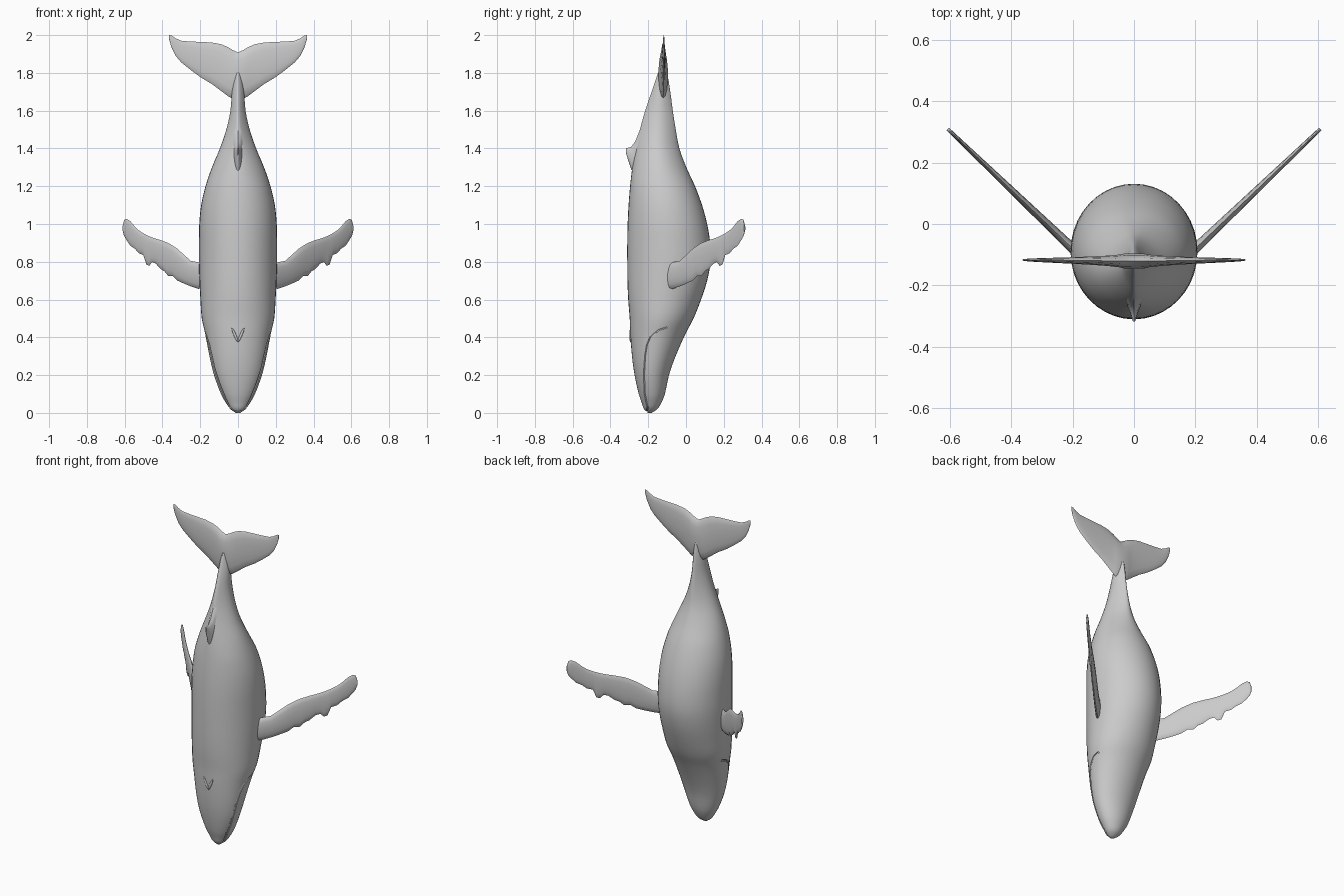
import bpy, bmesh, math
from mathutils import Vector

if "Cube" in bpy.data.objects:
    bpy.data.objects.remove(bpy.data.objects["Cube"])

# Body stations from snout (z=0) to tail: z, half width, back y, belly y
BODY = [(0.0, .012, -.203, -.182), (.02, .040, -.222, -.152), (.05, .062, -.233, -.132),
        (.1, .090, -.25, -.112), (.2, .127, -.272, -.09), (.3, .151, -.286, -.055),
        (.42, .174, -.295, -.002), (.5, .192, -.298, .04), (.6, .199, -.306, .08),
        (.7, .204, -.31, .112), (.8, .207, -.311, .13), (.9, .207, -.311, .128),
        (1.0, .205, -.309, .112), (1.1, .195, -.304, .085), (1.2, .172, -.296, .048),
        (1.3, .138, -.284, .002), (1.4, .096, -.266, -.035), (1.5, .062, -.244, -.054),
        (1.6, .040, -.216, -.07), (1.7, .032, -.182, -.083), (1.8, .017, -.148, -.1),
        (1.85, .004, -.125, -.115)]


def section(z):
    """Smoothly interpolated half width, back y, belly y at height z."""
    i = max(k for k in range(len(BODY) - 1) if BODY[k][0] <= z)
    a, b = BODY[i], BODY[i + 1]
    p, n = BODY[max(i - 1, 0)], BODY[min(i + 2, len(BODY) - 1)]
    h = b[0] - a[0]
    t = (z - a[0]) / h
    out = []
    for k in (1, 2, 3):
        m0 = (b[k] - p[k]) / (b[0] - p[0]) * h
        m1 = (n[k] - a[k]) / (n[0] - a[0]) * h
        out.append((2*t**3 - 3*t*t + 1) * a[k] + (t**3 - 2*t*t + t) * m0
                   + (3*t*t - 2*t**3) * b[k] + (t**3 - t*t) * m1)
    return out


def loft(name, rings):
    bm = bmesh.new()
    vs = [[bm.verts.new(p) for p in r] for r in rings]
    n = len(rings[0])
    for a, b in zip(vs, vs[1:]):
        for j in range(n):
            bm.faces.new((a[j], a[(j + 1) % n], b[(j + 1) % n], b[j]))
    bm.faces.new(vs[0])
    bm.faces.new(vs[-1])
    bmesh.ops.recalc_face_normals(bm, faces=bm.faces)
    me = bpy.data.meshes.new(name)
    bm.to_mesh(me)
    bm.free()
    ob = bpy.data.objects.new(name, me)
    bpy.context.collection.objects.link(ob)
    return ob


def activate(ob):
    bpy.ops.object.select_all(action='DESELECT')
    ob.select_set(True)
    bpy.context.view_layer.objects.active = ob


def smooth(ob, angle=40):
    activate(ob)
    bpy.ops.object.shade_smooth_by_angle(angle=math.radians(angle))


def foil(name, stations, normal):
    """Thin blade: stations are (x, y, z low, z high, thickness)."""
    nrm = Vector(normal).normalized()
    rings = []
    for x, y, lo, hi, th in stations:
        ring = []
        for k in range(14):
            a = 2 * math.pi * k / 14
            z = (lo + hi) / 2 + (hi - lo) / 2 * math.cos(a)
            ring.append(Vector((x, y, z)) + nrm * th / 2 * math.sin(a))
        rings.append(ring)
    ob = loft(name, rings)
    smooth(ob)
    return ob


# Body, pinched to a keel along the tail stock
heights = [a[0] + (b[0] - a[0]) * k / 3 for a, b in zip(BODY, BODY[1:]) for k in range(3)] + [1.8499]
rings = []
for z in heights:
    hw, y0, y1 = section(z)
    keel = .45 * min(1, max(0, (z - 1.2) / .3))
    ring = []
    for k in range(40):
        a = 2 * math.pi * k / 40
        c, s = math.cos(a), math.sin(a)
        ring.append((hw * s * (1 - keel * c * c), (y0 + y1) / 2 + (y1 - y0) / 2 * c, z))
    rings.append(ring)
body = loft("body", rings)

# Mouth groove cut along both sides and round the snout
MOUTH = [(-.10, .455), (-.145, .44), (-.185, .405), (-.205, .36), (-.215, .3),
         (-.221, .2), (-.217, .1), (-.207, .05), (-.2, .02)]
side = []
for (ya, za), (yb, zb) in zip(MOUTH, MOUTH[1:]):
    for k in range(3):
        y, z = ya + (yb - ya) * k / 3, za + (zb - za) * k / 3
        hw, y0, y1 = section(z)
        u = (y - (y0 + y1) / 2) / ((y1 - y0) / 2)
        side.append((hw * math.sqrt(max(0, 1 - u * u)), y, z))
path = side + [(0, -.206, .004)] + [(-x, y, z) for x, y, z in reversed(side)]
cu = bpy.data.curves.new("mouth_cutter", 'CURVE')
cu.dimensions = '3D'
cu.bevel_depth = .006
cu.bevel_resolution = 1
cu.use_fill_caps = True
sp = cu.splines.new('POLY')
sp.points.add(len(path) - 1)
for pt, co in zip(sp.points, path):
    pt.co = (*co, 1)
cutter = bpy.data.objects.new("mouth_cutter", cu)
bpy.context.collection.objects.link(cutter)
cutter.hide_render = True
activate(cutter)
bpy.ops.object.convert(target='MESH')
cutter = bpy.context.view_layer.objects.active
mod = body.modifiers.new("mouth", 'BOOLEAN')
mod.operation = 'DIFFERENCE'
mod.solver = 'EXACT'
mod.object = cutter
activate(body)
bpy.ops.object.modifier_apply(modifier="mouth")
bpy.data.objects.remove(cutter)
smooth(body)

# Pectoral fins with a knobbly lower edge: x, z low, z high
FIN = [(.17, .66, .775), (.21, .657, .797), (.25, .67, .805), (.28, .682, .832), (.32, .70, .868),
       (.345, .725, .885), (.37, .725, .900), (.39, .75, .907), (.41, .762, .915), (.435, .79, .922),
       (.455, .798, .929), (.47, .778, .935), (.485, .785, .942), (.50, .835, .95), (.525, .845, .966),
       (.545, .868, .985), (.57, .885, .015 + 1), (.59, .915, 1.028), (.602, .935, 1.022), (.608, .96, .995)]
for name, s in (("right_flipper", 1), ("left_flipper", -1)):
    foil(name, [(s * x, -.08 + (x - .2) * .956, lo, hi, .034 - .05 * (x - .17))
                for x, lo, hi in FIN], (s * .956, -1, 0))

# Tail flukes: x, z low, z high, thickness
FLUKE = [(0, 1.67, 1.908, .05), (.03, 1.665, 1.922, .05), (.05, 1.675, 1.935, .042), (.09, 1.705, 1.952, .034),
         (.14, 1.742, 1.961, .028), (.2, 1.778, 1.964, .022), (.25, 1.815, 1.966, .018),
         (.3, 1.855, 1.97, .014), (.33, 1.89, 1.983, .011), (.352, 1.935, 1.998, .008), (.364, 1.975, 2.0, .004)]
full = [(-x, lo, hi, t) for x, lo, hi, t in reversed(FLUKE[1:])] + FLUKE
foil("tail_flukes", [(x, -.121 + .01 * abs(x), lo, hi, t) for x, lo, hi, t in full], (0, 1, 0))

# Dorsal fin
foil("dorsal_fin", [(0, -.235, 1.22, 1.52, .07), (0, -.268, 1.25, 1.44, .045), (0, -.29, 1.29, 1.408, .026),
                    (0, -.305, 1.335, 1.404, .016), (0, -.318, 1.375, 1.402, .008)], (1, 0, 0))

# Blowhole ridges in a small V
for name, s in (("blowhole_right", 1), ("blowhole_left", -1)):
    bpy.ops.mesh.primitive_uv_sphere_add(segments=12, ring_count=8, radius=1,
                                         location=(s * .016, -.293, .412), rotation=(0, s * .4, 0))
    ridge = bpy.context.object
    ridge.name = name
    ridge.scale = (.007, .007, .042)
    smooth(ridge)
